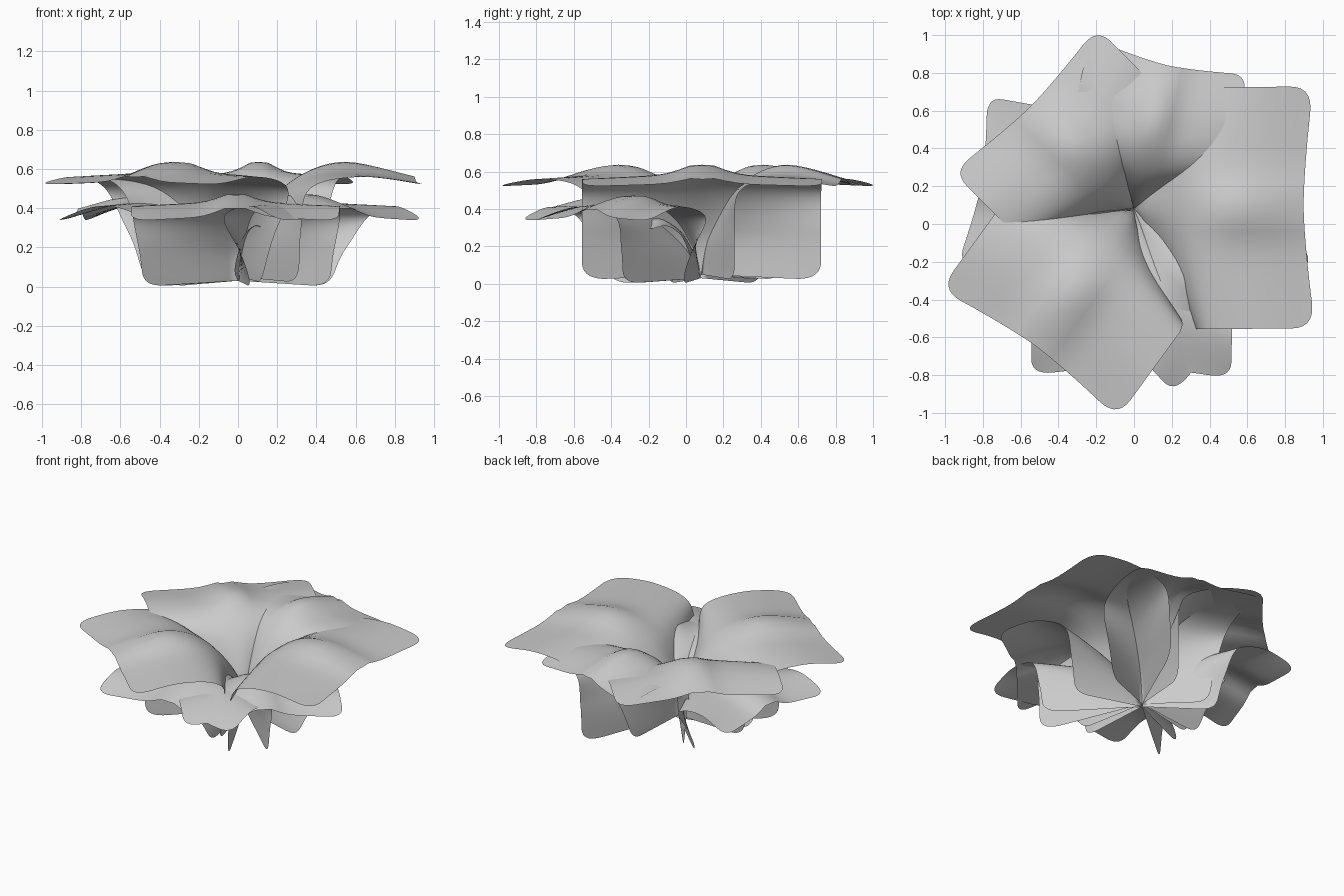
import bpy, math
from mathutils import Vector

if "Cube" in bpy.data.objects:
    bpy.data.objects.remove(bpy.data.objects["Cube"])

CENTRE = Vector((0, 0.08, 0))


def spline(pts, u):
    """Catmull-Rom through a few (radius, height) points, u in 0..1"""
    n = len(pts) - 1
    i = min(int(u * n), n - 1)
    f = u * n - i
    p = [Vector(pts[max(0, min(n, k))]) for k in range(i - 1, i + 3)]
    return 0.5 * (2 * p[1] + (p[2] - p[0]) * f
                  + (2 * p[0] - 5 * p[1] + 4 * p[2] - p[3]) * f * f
                  + (3 * p[1] - p[0] - 3 * p[2] + p[3]) * f ** 3)


def leaf(name, angle, reach, half_w, rib, edge, base=1.0, corner=0.22, ns=30, nt=32):
    """Rounded-square leaf folded along its midrib; base narrows the lower half"""
    verts, faces = [], []
    a = math.radians(angle)
    out = Vector((math.cos(a), math.sin(a), 0))
    side = Vector((-math.sin(a), math.cos(a), 0))
    for j in range(nt + 1):
        t = math.sin((j / nt - 0.5) * math.pi)
        m = abs(t)
        h = 1.0
        if m > 1 - corner:
            h = 1 - corner + math.sqrt(max(0, corner ** 2 - (m - 1 + corner) ** 2))
        for i in range(ns + 1):
            s = 0.5 + (i / ns - 0.5) * h
            f = m ** (1 + 0.5 * s)
            r, e = spline(rib, s), spline(edge, s)
            # the outer half carries a rounded ridge along the midrib
            k = max(0, min(1, (s - 0.4) / 0.35))
            ridge = 0.35 * m + 0.65 * (1 - math.exp(-(m / 0.22) ** 2))
            fz = f + (ridge - f) * k
            z = r.y + (e.y - r.y) * fz - 0.012 * s * math.exp(-(t / 0.05) ** 2)
            q = min(1, s / 0.55)
            w = half_w * (base + (1 - base) * q * q * (3 - 2 * q))
            verts.append(CENTRE + out * (r.x + (e.x - r.x) * f) * reach
                         + side * t * w + Vector((0, 0, max(0, z))))
    for j in range(nt):
        for i in range(ns):
            k = j * (ns + 1) + i
            faces.append((k, k + ns + 1, k + ns + 2, k + 1))
    me = bpy.data.meshes.new(name)
    me.from_pydata(verts, [], faces)
    me.polygons.foreach_set("use_smooth", [True] * len(faces))
    ob = bpy.data.objects.new(name, me)
    bpy.context.collection.objects.link(ob)
    return ob


# Side profiles (radius, height) of the midrib and of the two leaf edges
UP_RIB = [(0, 0.05), (0.05, 0.27), (0.25, 0.52), (0.55, 0.645), (0.94, 0.57)]
UP_EDGE = [(0.32, 0.02), (0.33, 0.28), (0.38, 0.5), (0.66, 0.56), (1, 0.52)]
LOW_RIB = [(0, 0.03), (0.06, 0.19), (0.25, 0.37), (0.55, 0.48), (0.94, 0.41)]
LOW_EDGE = [(0.46, 0.0), (0.47, 0.2), (0.51, 0.36), (0.74, 0.41), (1, 0.335)]
IN_RIB = [(0, 0.03), (0.1, 0.15), (0.35, 0.28), (0.7, 0.36), (1, 0.33)]
IN_EDGE = [(0.3, 0.08), (0.4, 0.16), (0.55, 0.26), (0.8, 0.31), (1, 0.29)]

# Upper whorl of broad leaves
for n, (ang, reach, w, base) in enumerate([(0.5, 0.955, 0.64, 1), (77, 0.83, 0.43, 0.8),
                                           (135, 0.82, 0.54, 0.65), (234, 0.95, 0.58, 0.65)]):
    leaf("upper_leaf_%d" % (n + 1), ang, reach, w, UP_RIB, UP_EDGE, base)

# Lower whorl
for n, (ang, reach, w, base) in enumerate([(170, 0.87, 0.45, 0.55), (269, 0.89, 0.53, 0.9),
                                           (313, 0.86, 0.51, 0.55)]):
    leaf("lower_leaf_%d" % (n + 1), ang, reach, w, LOW_RIB, LOW_EDGE, base)

# Small young leaf in the heart
leaf("heart_leaf", 305, 0.38, 0.11, IN_RIB, IN_EDGE, 1, 0.5, 14, 14)
